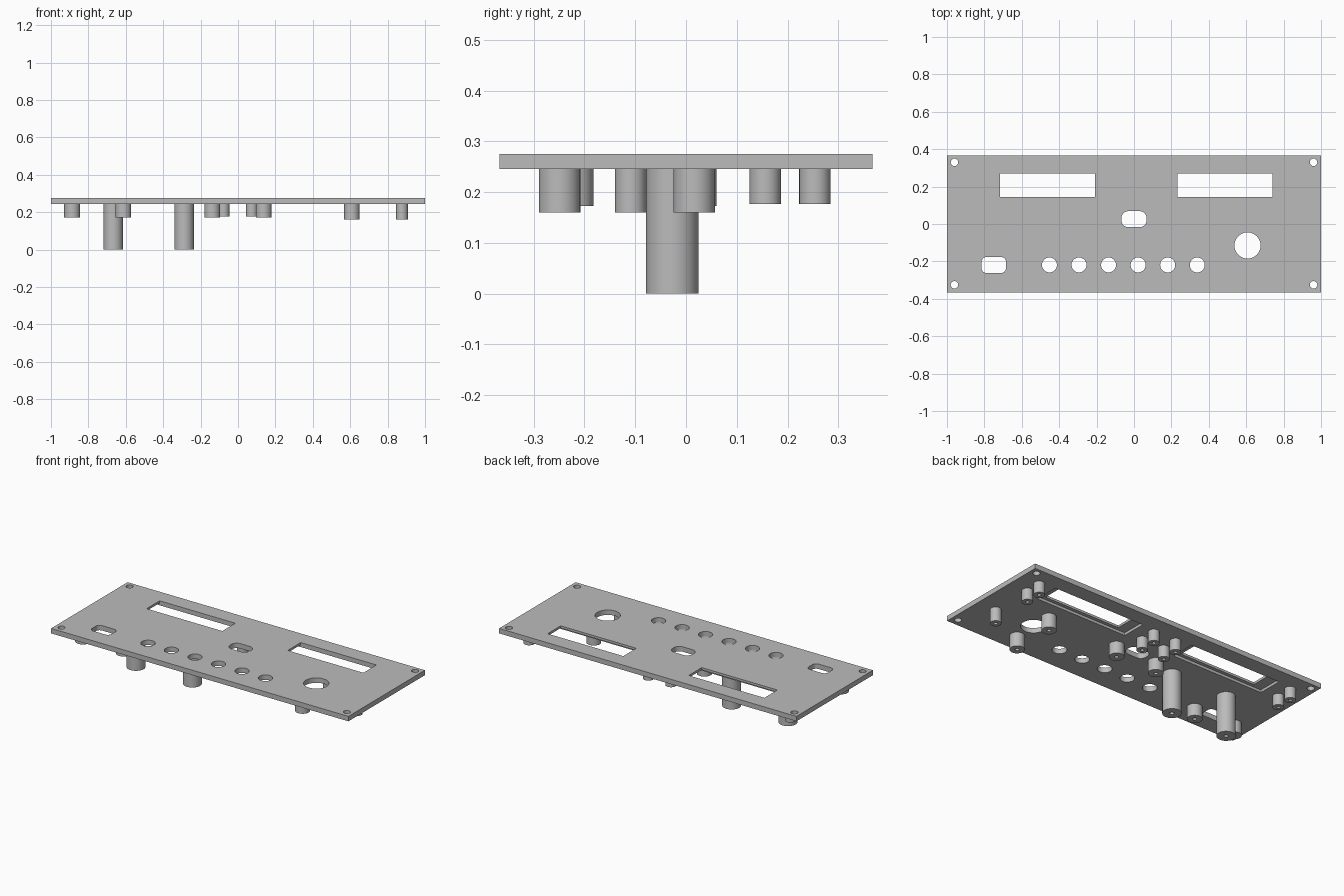
import bpy
import bmesh
from math import cos, sin, tau, pi

if "Cube" in bpy.data.objects:
    bpy.data.objects.remove(bpy.data.objects["Cube"])

PLATE_BOTTOM, PLATE_TOP = 0.245, 0.275

grey = bpy.data.materials.new("panel grey")
grey.use_nodes = True
grey.diffuse_color = (0.5, 0.5, 0.5, 1)
grey.node_tree.nodes["Principled BSDF"].inputs["Base Color"].default_value = (0.5, 0.5, 0.5, 1)


def make_object(name, bm):
    bmesh.ops.recalc_face_normals(bm, faces=bm.faces)
    mesh = bpy.data.meshes.new(name)
    bm.to_mesh(mesh)
    bm.free()
    mesh.materials.append(grey)
    obj = bpy.data.objects.new(name, mesh)
    bpy.context.collection.objects.link(obj)
    return obj


def prism(bm, x, y, w, h, r, z0, z1, steps=8):
    """Upright block with rounded corners; a full radius gives a cylinder."""
    outline = []
    if r == 0:
        outline = [(x + sx * w / 2, y + sy * h / 2)
                   for sx, sy in ((1, 1), (-1, 1), (-1, -1), (1, -1))]
    else:
        for q, (sx, sy) in enumerate(((1, 1), (-1, 1), (-1, -1), (1, -1))):
            cx, cy = x + sx * (w / 2 - r), y + sy * (h / 2 - r)
            for i in range(steps + 1):
                a = (q + i / steps) * pi / 2
                outline.append((cx + r * cos(a), cy + r * sin(a)))
    low = [bm.verts.new((px, py, z0)) for px, py in outline]
    high = [bm.verts.new((px, py, z1)) for px, py in outline]
    bm.faces.new(low)
    bm.faces.new(high)
    for i in range(len(outline)):
        j = (i + 1) % len(outline)
        bm.faces.new((low[i], low[j], high[j], high[i]))
    bmesh.ops.remove_doubles(bm, verts=low + high, dist=1e-5)


def standoff(name, x, y, r, z, bore, depth, n=32):
    """Round post hanging from the panel with a blind screw hole in its end."""
    bm = bmesh.new()
    top = PLATE_BOTTOM + 0.003
    rings = [[bm.verts.new((x + rr * cos(tau * i / n), y + rr * sin(tau * i / n), zz))
              for i in range(n)]
             for rr, zz in ((r, top), (r, z), (bore, z), (bore, z + depth))]
    for a, b in zip(rings, rings[1:]):
        for i in range(n):
            j = (i + 1) % n
            bm.faces.new((a[i], a[j], b[j], b[i]))
    bm.faces.new(rings[0])
    bm.faces.new(rings[-1])
    return make_object(name, bm)


# Front panel
bm = bmesh.new()
prism(bm, 0, 0, 2, 0.735, 0, PLATE_BOTTOM, PLATE_TOP)
panel = make_object("panel", bm)

# Openings through the panel
through = bmesh.new()


def opening(x, y, w, h, r):
    prism(through, x, y, w, h, r, PLATE_BOTTOM - 0.05, PLATE_TOP + 0.05)


def round_opening(x, y, r):
    opening(x, y, 2 * r, 2 * r, r)


for sx in (-1, 1):
    for y in (-0.325, 0.33):
        round_opening(sx * 0.96, y, 0.02)           # corner screws
for i in range(6):
    round_opening(-0.452 + i * 0.158, -0.219, 0.04)  # buttons
round_opening(0.607, -0.115, 0.07)                   # knob
opening(0, 0.026, 0.134, 0.085, 0.036)               # middle switch
opening(-0.75, -0.219, 0.13, 0.085, 0.025)           # corner switch
for x in (-0.462, 0.487):
    opening(x, 0.208, 0.509, 0.125, 0)               # display windows

# Shallow display recesses in the underside
recess = bmesh.new()
for x in (-0.478, 0.475):
    prism(recess, x, 0.2, 0.61, 0.15, 0, PLATE_BOTTOM - 0.05, PLATE_BOTTOM + 0.016)

cutters = [make_object("recess_cutter", recess), make_object("opening_cutter", through)]
for cutter in cutters:
    cutter.hide_render = True
    mod = panel.modifiers.new(cutter.name, 'BOOLEAN')
    mod.operation = 'DIFFERENCE'
    mod.solver = 'EXACT'
    mod.object = cutter
bpy.context.view_layer.update()
cut_mesh = bpy.data.meshes.new_from_object(
    panel.evaluated_get(bpy.context.evaluated_depsgraph_get()))
panel.modifiers.clear()
panel.data = cut_mesh
for cutter in cutters:
    bpy.data.objects.remove(cutter)

parts = [panel]

# Slim posts at the corners of each display
for side, xs in (("right", (-0.88, -0.077)), ("left", (0.074, 0.877))):
    for x in xs:
        for y in (0.156, 0.254):
            parts.append(standoff(side + "_display_post", x, y, 0.031, 0.176, 0.01, 0.05))

# Knob board posts
for y in (0.016, -0.249):
    parts.append(standoff("knob_board_post", 0.609, y, 0.041, 0.16, 0.011, 0.06))
parts.append(standoff("knob_board_side_post", 0.877, -0.109, 0.031, 0.16, 0.01, 0.06))

# Switch posts on both sides of each switch opening
for name, x, y in (("middle", 0, 0.018), ("corner", -0.75, -0.224)):
    for s in (-1, 1):
        parts.append(standoff(name + "_switch_post", x + s * 0.137, y, 0.042, 0.172, 0.011, 0.05))

# Tall board posts
for x in (-0.667, -0.288):
    parts.append(standoff("tall_post", x, -0.027, 0.052, 0, 0.012, 0.1))

# Smooth the round walls, keep the edges sharp
for obj in bpy.context.selected_objects:
    obj.select_set(False)
for obj in parts:
    obj.select_set(True)
bpy.context.view_layer.objects.active = panel
bpy.ops.object.shade_smooth_by_angle(angle=pi / 6)
